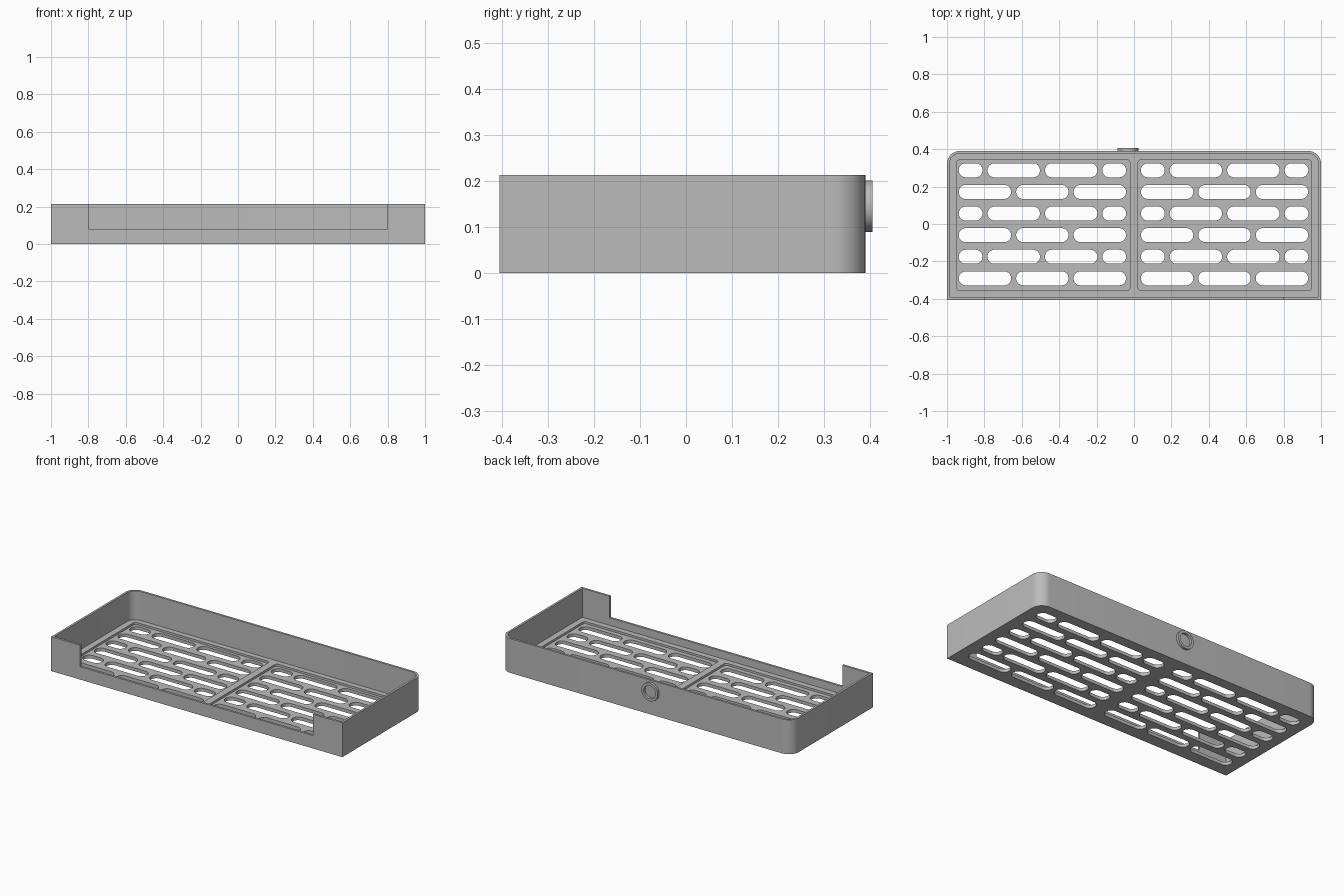
import bpy, bmesh
from math import cos, sin, pi, radians

cube = bpy.data.objects.get("Cube")
if cube:
    bpy.data.objects.remove(cube, do_unlink=True)

grey = bpy.data.materials.new("plain grey")
grey.use_nodes = True
grey.diffuse_color = (0.5, 0.5, 0.5, 1)
grey.node_tree.nodes["Principled BSDF"].inputs["Base Color"].default_value = (0.5, 0.5, 0.5, 1)

FRONT, BACK, HEIGHT, WALL = -0.405, 0.39, 0.213, 0.0134
RIM, PANEL = 0.033, 0.02          # floor levels: raised frame, sunken panels


def rounded(x0, x1, y0, y1, r_front, r_back, steps=10):
    """Outline of a rectangle with separate front and back corner radii."""
    pts = []
    corners = [(x1, y0, -1, 1, r_front, -90), (x1, y1, -1, -1, r_back, 0),
               (x0, y1, 1, -1, r_back, 90), (x0, y0, 1, 1, r_front, 180)]
    for x, y, sx, sy, r, start in corners:
        if r == 0:
            pts.append((x, y))
            continue
        for i in range(steps + 1):
            a = radians(start + 90 * i / steps)
            pts.append((x + sx * r + r * cos(a), y + sy * r + r * sin(a)))
    return pts


def prisms(name, outlines, z0, z1):
    """One object holding an upright prism for every outline."""
    bm = bmesh.new()
    for pts in outlines:
        low = [bm.verts.new((x, y, z0)) for x, y in pts]
        high = [bm.verts.new((x, y, z1)) for x, y in pts]
        bm.faces.new(low[::-1])
        bm.faces.new(high)
        for i in range(len(pts)):
            j = (i + 1) % len(pts)
            bm.faces.new((low[i], low[j], high[j], high[i]))
    return finish(name, bm)


def finish(name, bm):
    mesh = bpy.data.meshes.new(name)
    bm.to_mesh(mesh)
    bm.free()
    mesh.materials.append(grey)
    obj = bpy.data.objects.new(name, mesh)
    bpy.context.collection.objects.link(obj)
    return obj


def activate(obj):
    bpy.ops.object.select_all(action='DESELECT')
    obj.select_set(True)
    bpy.context.view_layer.objects.active = obj


def cut(obj, cutter):
    cutter.hide_render = True
    mod = obj.modifiers.new("cut", 'BOOLEAN')
    mod.operation, mod.solver, mod.object = 'DIFFERENCE', 'EXACT', cutter
    activate(obj)
    bpy.ops.object.modifier_apply(modifier=mod.name)
    bpy.data.objects.remove(cutter, do_unlink=True)


# Tray body: square front corners, round back corners
tray = prisms("tray", [rounded(-1, 1, FRONT, BACK, 0, 0.068)], 0, HEIGHT)
cavity = rounded(-1 + WALL, 1 - WALL, FRONT + WALL, BACK - WALL, 0, 0.055)
cut(tray, prisms("cavity_cutter", [cavity], RIM, 0.4))

# Wide opening in the front wall
cut(tray, prisms("opening_cutter", [rounded(-0.8, 0.8, -0.5, FRONT + 1.5 * WALL, 0, 0)], 0.08, 0.4))

# Two sunken floor panels either side of the middle rib
panels = [rounded(x, x + 0.926, -0.356, 0.343, 0.016, 0.016, 5) for x in (-0.948, 0.022)]
cut(tray, prisms("panel_cutter", panels, PANEL, 0.1))

# Drain slots in staggered rows
LONG, SHORT, GAP, WIDE = 0.28, 0.127, 0.027, 0.075
slots = []
for left in (-0.937, 0.037):
    for row in range(6):
        y = 0.287 - 0.1155 * row
        lengths = [LONG] * 3 if row % 2 else [SHORT, LONG, LONG, SHORT]
        x = left
        for length in lengths:
            slots.append(rounded(x, x + length, y - WIDE / 2, y + WIDE / 2,
                                 WIDE / 2 - 0.0005, WIDE / 2 - 0.0005, 8))
            x += length + GAP
cut(tray, prisms("slot_cutter", slots, -0.1, 0.1))

# Plain raised ring on the back wall
bm = bmesh.new()
N = 48
loops = []
for r, y in ((0.056, BACK - 0.002), (0.056, 0.405), (0.04, 0.405), (0.04, BACK - 0.002)):
    loops.append([bm.verts.new((-0.033 + r * cos(2 * pi * i / N), y, 0.145 + r * sin(2 * pi * i / N)))
                  for i in range(N)])
for k in range(4):
    a, b = loops[k], loops[(k + 1) % 4]
    for i in range(N):
        j = (i + 1) % N
        bm.faces.new((a[i], a[j], b[j], b[i]))
bmesh.ops.recalc_face_normals(bm, faces=bm.faces)
ring = finish("back_ring", bm)

for obj in (tray, ring):
    activate(obj)
    bpy.ops.object.shade_smooth_by_angle(angle=radians(30))
